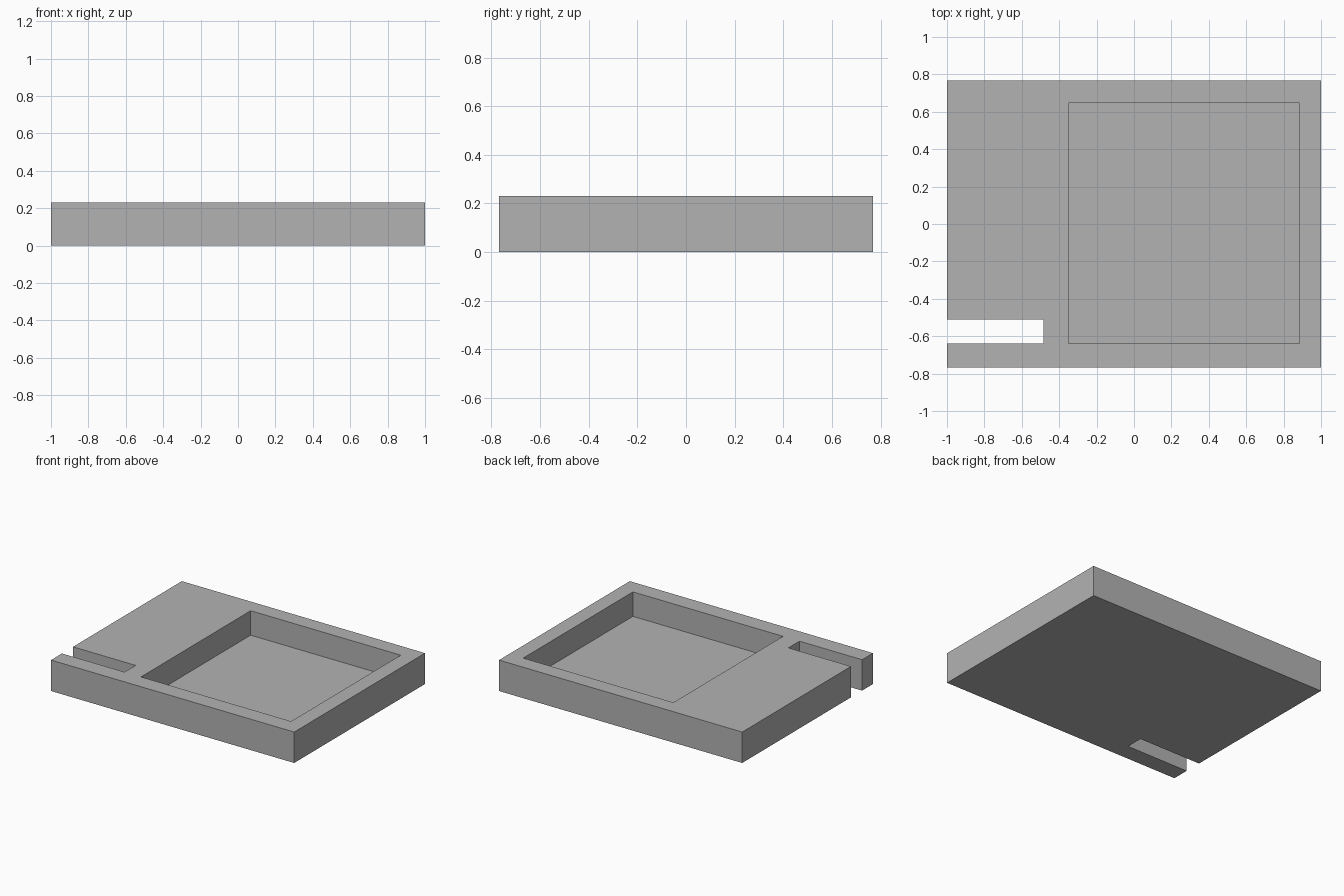
import bpy
import bmesh

default = bpy.data.objects.get("Cube")
if default:
    bpy.data.objects.remove(default, do_unlink=True)

# Single matte grey
GREY = (0.45, 0.45, 0.45, 1)
grey = bpy.data.materials.new("matte grey")
grey.use_nodes = True
grey.diffuse_color = GREY
grey.node_tree.nodes["Principled BSDF"].inputs["Base Color"].default_value = GREY

W, D, H = 1.0, 0.768, 0.23          # half width, half depth, height
FLOOR = 0.048                       # thickness under the pocket
SLOT_END, SLOT_LOW, SLOT_HIGH = -0.485, -0.64, -0.51
POCKET = [(-0.35, -0.64), (0.885, -0.64), (0.885, 0.648), (-0.35, 0.648)]


def prism(name, outline, bottom, top):
    """Extrude a flat outline upwards into a solid object."""
    bm = bmesh.new()
    face = bm.faces.new([bm.verts.new((x, y, bottom)) for x, y in outline])
    result = bmesh.ops.extrude_face_region(bm, geom=[face])
    raised = [g for g in result["geom"] if isinstance(g, bmesh.types.BMVert)]
    bmesh.ops.translate(bm, verts=raised, vec=(0, 0, top - bottom))
    bmesh.ops.recalc_face_normals(bm, faces=bm.faces)
    mesh = bpy.data.meshes.new(name)
    bm.to_mesh(mesh)
    bm.free()
    mesh.materials.append(grey)
    obj = bpy.data.objects.new(name, mesh)
    bpy.context.collection.objects.link(obj)
    return obj


# Tray body, its outline notched by the through slot on the right edge
tray = prism("tray_body", [
    (-W, -D), (W, -D), (W, D), (-W, D),
    (-W, SLOT_HIGH), (SLOT_END, SLOT_HIGH),
    (SLOT_END, SLOT_LOW), (-W, SLOT_LOW)], 0, H)

# Rectangular pocket sunk into the top
cutter = prism("pocket_cutter", POCKET, FLOOR, H + 0.1)
pocket = tray.modifiers.new("pocket", "BOOLEAN")
pocket.operation = "DIFFERENCE"
pocket.solver = "EXACT"
pocket.object = cutter
bpy.context.view_layer.objects.active = tray
bpy.ops.object.modifier_apply(modifier=pocket.name)
bpy.data.objects.remove(cutter, do_unlink=True)
